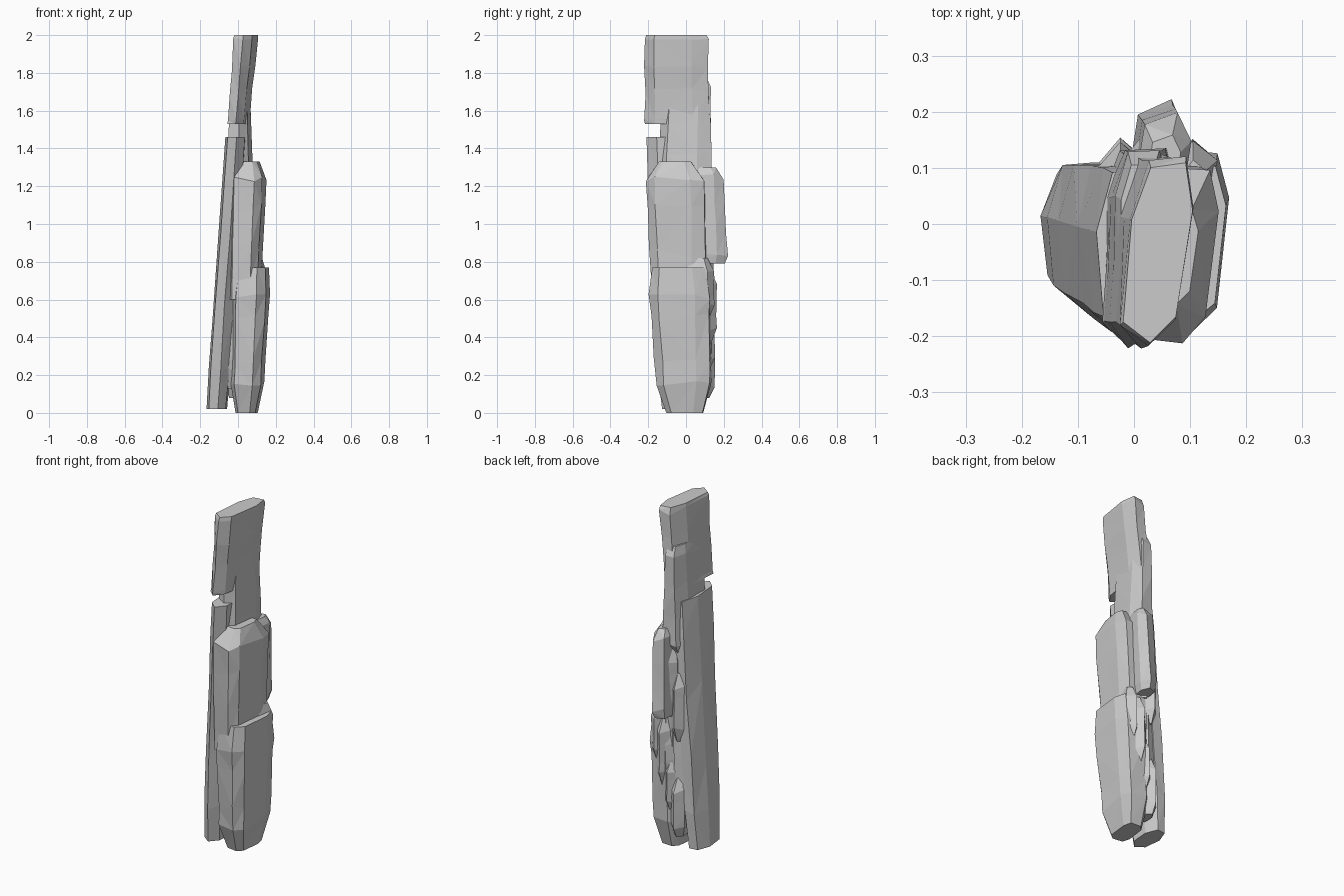
import bpy, bmesh, random
from math import cos, sin, pi, copysign

if "Cube" in bpy.data.objects:
    bpy.data.objects.remove(bpy.data.objects["Cube"])

random.seed(4)


def outline(sides, power, skew):
    """Uneven polygon from -1 to 1 both ways; low power is squarer, skew slants it."""
    pts = []
    for k in range(sides):
        a = 2 * pi * (k + 0.3) / sides
        u, v = [copysign(abs(c) ** power, c) for c in (cos(a), sin(a))]
        pts.append((u + v * skew, v))
    lo = [min(p[i] for p in pts) for i in (0, 1)]
    hi = [max(p[i] for p in pts) for i in (0, 1)]
    return [[2 * (p[i] - lo[i]) / (hi[i] - lo[i]) - 1 for i in (0, 1)] for p in pts]


def stone(name, sides, z0, z1, low, high, skew=0.0, ends=(0.8, 0.8), chamfer=0.1, power=0.65):
    """Faceted stone between two boxes (x0, x1, y0, y1); its ends are narrowed."""
    bm = bmesh.new()
    rings = []
    shape = outline(sides, power, skew)
    for t in (0, chamfer, 0.35, 0.65, 1 - chamfer, 1):
        x0, x1, y0, y1 = [a + (b - a) * t for a, b in zip(low, high)]
        s = ends[0] if t == 0 else ends[1] if t == 1 else 1
        rough = 0.05 * (z1 - z0) if t in (0.35, 0.65) else 0.015 if 0 < t < 1 else 0
        ring = []
        for u, v in shape:
            r = s * random.uniform(0.95, 1.02)
            ring.append(bm.verts.new(((x0 + x1) / 2 + r * u * (x1 - x0) / 2,
                                      (y0 + y1) / 2 + min(r, 1) * v * (y1 - y0) / 2,
                                      z0 + (z1 - z0) * t + random.uniform(-rough, rough))))
        rings.append(ring)
    for a, b in zip(rings, rings[1:]):
        for k in range(sides):
            j = (k + 1) % sides
            bm.faces.new((a[k], a[j], b[j], b[k]))
    bm.faces.new(rings[0][::-1])
    bm.faces.new(rings[-1])
    bmesh.ops.triangulate(bm, faces=[f for f in bm.faces if len(f.verts) == 4])
    bmesh.ops.recalc_face_normals(bm, faces=bm.faces)
    me = bpy.data.meshes.new(name)
    bm.to_mesh(me)
    bm.free()
    ob = bpy.data.objects.new(name, me)
    bpy.context.collection.objects.link(ob)
    return ob


# Thin slab leaning along the left side, ending at the notch
sheet = stone("rock_pillar", 7, 0.02, 1.46, (-0.172, -0.05, -0.14, 0.11),
              (-0.068, 0.045, -0.222, 0.11), 0.0, (0.9, 0.97), 0.15, 0.9)

parts = [
    # Upper blade above the notch
    stone("upper_blade", 7, 1.53, 2, (-0.058, 0.06, -0.222, 0.13),
          (-0.022, 0.108, -0.222, 0.12), 0.4, (1, 0.94), 0.06),
    # Neck behind the notch
    stone("neck", 7, 1.15, 1.78, (-0.068, 0.085, -0.16, 0.135), (-0.035, 0.06, -0.12, 0.135), 0.2),
    # Middle block with the sloping shoulder
    stone("middle_block", 8, 0.6, 1.33, (-0.05, 0.12, -0.185, 0.115),
          (-0.04, 0.158, -0.218, 0.105), 0.15, (1, 0.55), 0.13, 0.5),
    # Lower block, its top making the ledge on the right
    stone("lower_block", 8, 0, 0.77, (-0.04, 0.13, -0.15, 0.135),
          (-0.03, 0.18, -0.21, 0.14), 0.15, (0.7, 0.85), 0.2, 0.55),
    # Filling of the crevice between left slab and blocks
    stone("crevice_core", 6, 0.13, 1.25, (-0.1, 0.03, -0.1, 0.12), (-0.06, 0.05, -0.18, 0.12)),
    # Fin standing out at the back
    stone("back_fin", 6, 0.79, 1.3, (-0.015, 0.09, 0.0, 0.225),
          (0.0, 0.105, 0.0, 0.2), 0.2, (0.85, 0.6)),
]

# Small broken shards stepping over the back
for i in range(6):
    x = -0.065 + 0.043 * (i % 4)
    z = 0.08 + 0.14 * i
    h = random.uniform(0.3, 0.45)
    y = random.uniform(0.14, 0.165)
    box = (x, x + 0.085, 0.0, y)
    parts.append(stone("back_shard", 5, z, z + h, box, box, 0.2, (0.6, 0.5), 0.2))

# Fuse all the stones into one rock
bpy.context.view_layer.objects.active = sheet
for p in parts:
    m = sheet.modifiers.new("fuse", 'BOOLEAN')
    m.operation = 'UNION'
    m.solver = 'EXACT'
    m.object = p
    bpy.ops.object.modifier_apply(modifier=m.name)
    bpy.data.objects.remove(p)
